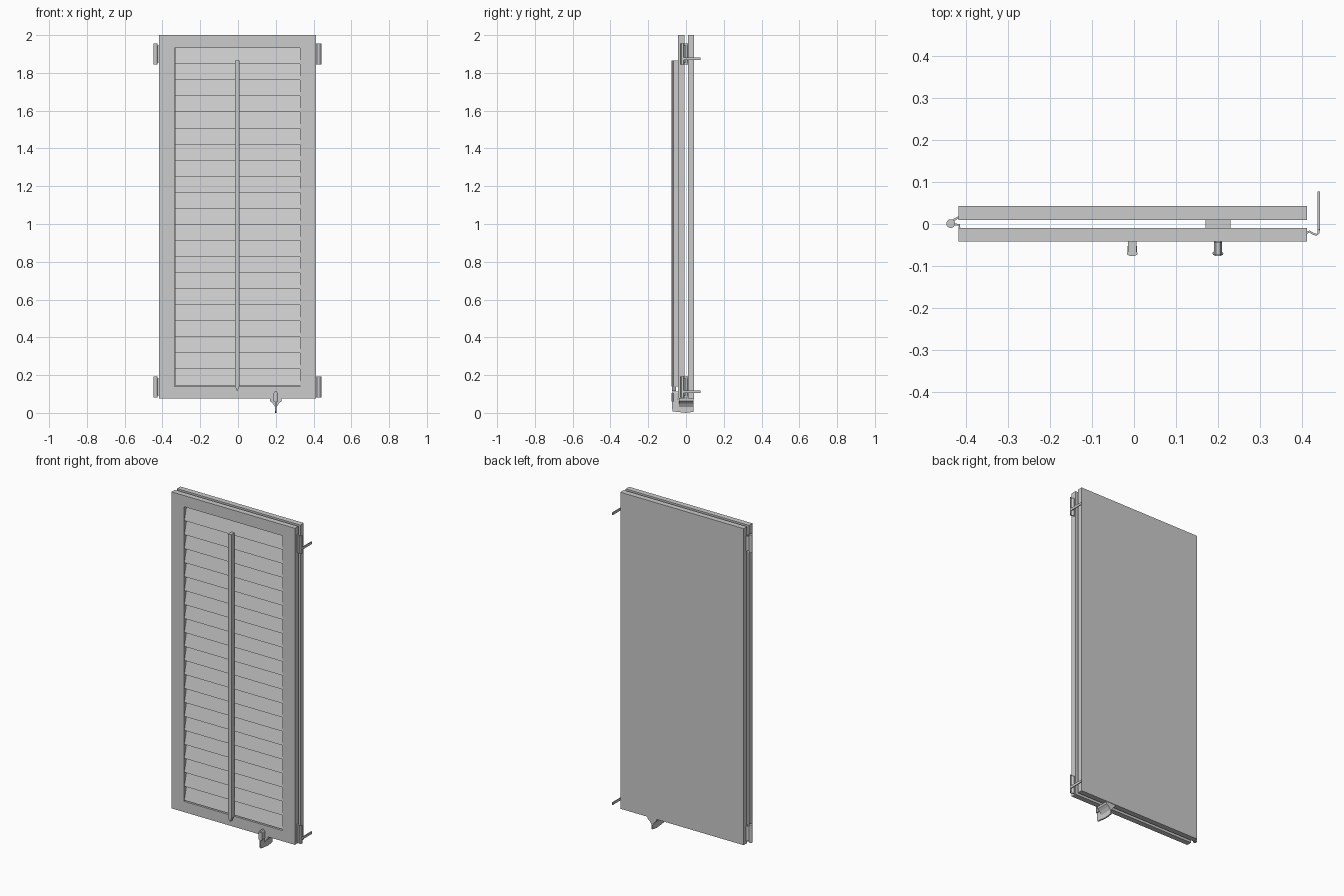
import bpy, bmesh, math
from mathutils import Vector

if "Cube" in bpy.data.objects:
    bpy.data.objects.remove(bpy.data.objects["Cube"])

paint = bpy.data.materials.new("grey paint")
paint.diffuse_color = (0.6, 0.6, 0.6, 1)
paint.use_nodes = True
paint.node_tree.nodes["Principled BSDF"].inputs["Base Color"].default_value = paint.diffuse_color


def finish(name, bm):
    bmesh.ops.recalc_face_normals(bm, faces=bm.faces)
    me = bpy.data.meshes.new(name)
    bm.to_mesh(me)
    bm.free()
    me.materials.append(paint)
    ob = bpy.data.objects.new(name, me)
    bpy.context.collection.objects.link(ob)
    return ob


def prism(name, pts, axis, a, b):
    """Extrude a 2D outline along an axis from a to b."""
    place = {'x': lambda p, t: (t, p[0], p[1]),
             'y': lambda p, t: (p[0], t, p[1]),
             'z': lambda p, t: (p[0], p[1], t)}[axis]
    bm = bmesh.new()
    lo = [bm.verts.new(place(p, a)) for p in pts]
    hi = [bm.verts.new(place(p, b)) for p in pts]
    bm.faces.new(lo)
    bm.faces.new(hi)
    n = len(pts)
    for i in range(n):
        j = (i + 1) % n
        bm.faces.new((lo[i], lo[j], hi[j], hi[i]))
    return finish(name, bm)


def rect(x0, x1, y0, y1):
    return [(x0, y0), (x1, y0), (x1, y1), (x0, y1)]


def ribbon(path, t):
    """Outline of a thin strip following a path."""
    left, right = [], []
    for i, p in enumerate(path):
        d = Vector(path[min(i + 1, len(path) - 1)]) - Vector(path[max(i - 1, 0)])
        n = Vector((-d.y, d.x)).normalized() * t / 2
        left.append(tuple(Vector(p) + n))
        right.append(tuple(Vector(p) - n))
    return left + right[::-1]


def knob(cx):
    """Stem with a slightly wider rounded cap, seen from the top."""
    half = [(0.010, -0.042), (0.010, -0.066), (0.013, -0.069), (0.012, -0.073), (0.006, -0.076)]
    return [(cx + x, y) for x, y in half] + [(cx - x, y) for x, y in half[::-1]]


# Solid back panel
prism("back_panel", rect(-0.418, 0.412, 0.075, 2.0), 'y', 0.01, 0.043)

# Front frame with opening
bm = bmesh.new()
rings = []
for y in (-0.042, -0.009):
    for r in (rect(-0.418, 0.412, 0.075, 2.0), rect(-0.335, 0.329, 0.14, 1.932)):
        rings.append([bm.verts.new((x, y, z)) for x, z in r])
for a, b in ((0, 1), (2, 3), (0, 2), (1, 3)):
    for i in range(4):
        j = (i + 1) % 4
        bm.faces.new((rings[a][i], rings[a][j], rings[b][j], rings[b][i]))
finish("front_frame", bm)

# Sloping slats, lower edges towards the front
step = (1.932 - 0.146) / 21
for i in range(21):
    top = 1.932 - i * step
    low = top - step
    prism("slat", [(-0.040, low), (-0.016, top + 0.004),
                   (-0.011, top + 0.004), (-0.035, low)], 'x', -0.333, 0.328)

# Tilt rod and its tapered lower grip
prism("tilt_rod", knob(-0.004), 'z', 0.25, 1.865)
grip = prism("tilt_rod_grip", knob(-0.004), 'z', 0.14, 0.25)
prism("tilt_rod_tip", [(-0.015, 0.14), (0.007, 0.14), (-0.002, 0.117), (-0.006, 0.117)],
      'y', -0.074, -0.052)

# Bottom catch: flared guide, thin keel and front finger
prism("catch_flare", [(0.17, 0.075), (0.17, 0.062), (0.184, 0.05), (0.196, 0.032),
                      (0.204, 0.032), (0.216, 0.05), (0.23, 0.062), (0.23, 0.075)],
      'y', -0.038, 0.04)
prism("catch_keel", [(-0.075, 0.03), (-0.07, 0.008), (0.0, 0.0), (0.04, 0.006),
                     (0.04, 0.07), (-0.075, 0.07)], 'x', 0.196, 0.204)
prism("catch_finger", knob(0.2), 'z', 0.06, 0.105)
prism("catch_finger_top", [(0.19, 0.105), (0.21, 0.105), (0.205, 0.114), (0.195, 0.114)],
      'y', -0.074, -0.043)

# Hinges at top and bottom
for z in (0.082, 1.845):
    # left knuckle with two leaves
    circle = [(-0.4365 + 0.0105 * math.cos(k * math.pi / 8),
               0.001 + 0.0105 * math.sin(k * math.pi / 8)) for k in range(16)]
    ob = prism("left_hinge_knuckle", circle, 'z', z, z + 0.11)
    for p in ob.data.polygons:
        p.use_smooth = len(p.vertices) == 4
    prism("left_hinge_back_leaf", ribbon([(-0.436, 0.006), (-0.416, 0.017)], 0.005),
          'z', z + 0.01, z + 0.1)
    prism("left_hinge_front_leaf", ribbon([(-0.436, -0.001), (-0.416, -0.002),
                                           (-0.416, -0.012)], 0.005), 'z', z + 0.01, z + 0.1)
    # right bent plate with a projecting arm
    prism("right_hinge_plate", ribbon([(0.41, -0.021), (0.418, -0.018), (0.426, -0.023),
                                       (0.434, -0.026), (0.439, -0.022), (0.44, -0.012)], 0.005),
          'z', z, z + 0.11)
    prism("right_hinge_arm", rect(0.4375, 0.4425, -0.016, 0.078), 'z', z + 0.022, z + 0.037)
